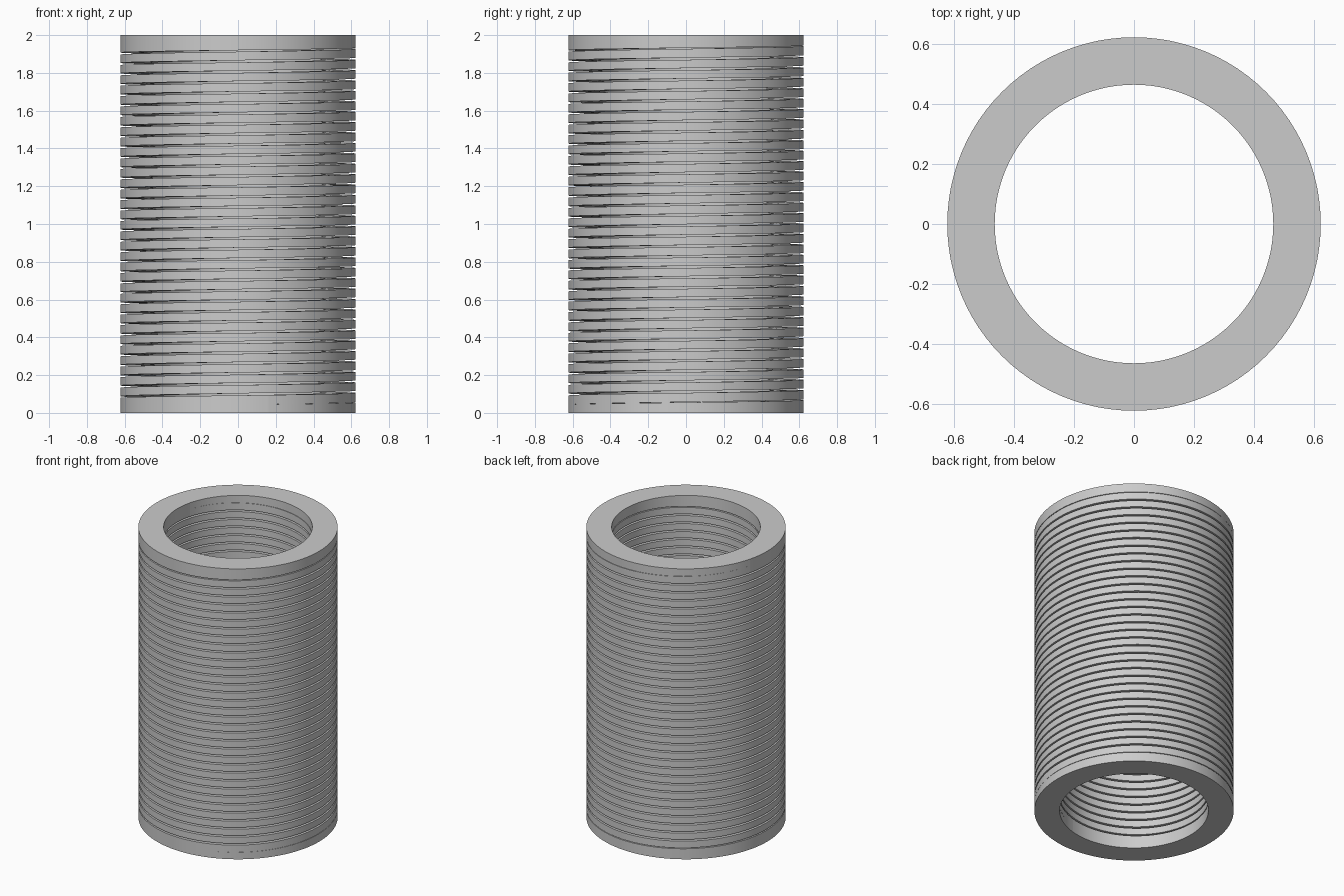
import bpy
import bmesh
from math import cos, sin, radians

cube = bpy.data.objects.get("Cube")
if cube:
    bpy.data.objects.remove(cube, do_unlink=True)

# Spring dimensions
OUTER, INNER, HEIGHT = 0.622, 0.464, 2.0
END = 0.045                  # thickness of the ground flat ends
STEPS = 96                   # segments per turn
TOTAL = STEPS * 104 // 3     # steps along the helical gap
START = radians(-75)
GAP = 0.011


def gap_edge(i, side):
    """Height of the lower (-1) or upper (+1) edge of the gap, closing at both ends."""
    centre = END + (HEIGHT - 2 * END) * i / TOTAL
    opening = min(1, i / STEPS, (TOTAL - i) / STEPS)
    return centre + side * opening * GAP / 2


def section(bm, i, low, high):
    """Rectangular wire cross-section at step i."""
    a = START + radians(360) * i / STEPS
    corners = ((INNER, low), (OUTER, low), (OUTER, high), (INNER, high))
    return [bm.verts.new((r * cos(a), r * sin(a), z)) for r, z in corners]


def sweep(bm, first, last, bottom, top):
    """Sweep the wire between two steps with given bottom and top heights."""
    previous = None
    for i in range(first, last + 1):
        ring = section(bm, i, bottom(i), top(i))
        if previous:
            for k in range(4):
                n = (k + 1) % 4
                bm.faces.new((previous[k], ring[k], ring[n], previous[n]))
        previous = ring


def wire_bottom(i):
    return gap_edge(i - STEPS, 1)


def wire_top(i):
    return gap_edge(i, -1)


# Flat bottom turn, open coils, flat top turn
bm = bmesh.new()
sweep(bm, 0, STEPS, lambda i: 0.0, wire_top)
sweep(bm, STEPS, TOTAL, wire_bottom, wire_top)
sweep(bm, TOTAL, TOTAL + STEPS, wire_bottom, lambda i: HEIGHT)
bmesh.ops.remove_doubles(bm, verts=bm.verts[:], dist=0.000001)

mesh = bpy.data.meshes.new("coil_spring")
bm.to_mesh(mesh)
bm.free()
spring = bpy.data.objects.new("coil_spring", mesh)
bpy.context.collection.objects.link(spring)

# Plain grey metal
grey = bpy.data.materials.new("light_grey")
grey.use_nodes = True
colour = (0.6, 0.6, 0.6, 1.0)
grey.diffuse_color = colour
grey.node_tree.nodes["Principled BSDF"].inputs["Base Color"].default_value = colour
mesh.materials.append(grey)

# Smooth walls, crisp edges
bpy.ops.object.select_all(action="DESELECT")
spring.select_set(True)
bpy.context.view_layer.objects.active = spring
bpy.ops.object.shade_smooth_by_angle(angle=radians(30))
